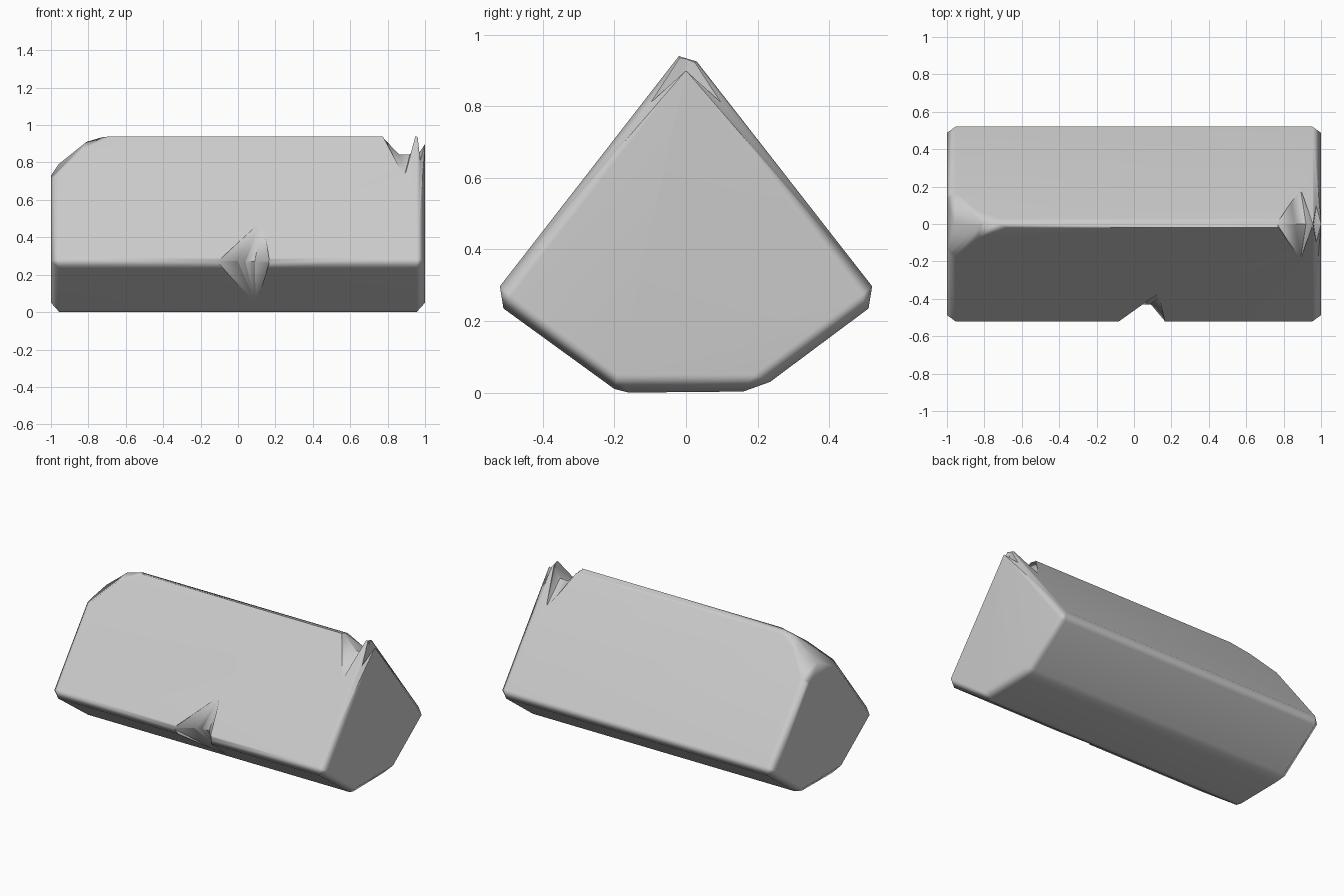
import bpy, bmesh, math
from mathutils import Vector

if "Cube" in bpy.data.objects:
    bpy.data.objects.remove(bpy.data.objects["Cube"])

stone = bpy.data.materials.new("light_grey_stone")
stone.use_nodes = True
GREY = (0.6, 0.6, 0.6, 1)
stone.diffuse_color = GREY
stone.node_tree.nodes["Principled BSDF"].inputs["Base Color"].default_value = GREY


def hull_object(name, points):
    """Solid convex body around the points, with flat regions merged."""
    bm = bmesh.new()
    for p in points:
        bm.verts.new(p)
    res = bmesh.ops.convex_hull(bm, input=bm.verts)
    loose = {v for v in res["geom_interior"] + res["geom_unused"]
             if isinstance(v, bmesh.types.BMVert)}
    bmesh.ops.delete(bm, geom=list(loose), context='VERTS')
    bmesh.ops.dissolve_limit(bm, angle_limit=math.radians(1), verts=bm.verts, edges=bm.edges)
    bmesh.ops.recalc_face_normals(bm, faces=bm.faces)
    mesh = bpy.data.meshes.new(name)
    bm.to_mesh(mesh)
    bm.free()
    obj = bpy.data.objects.new(name, mesh)
    bpy.context.collection.objects.link(obj)
    return obj


def slice_off(obj, a, b, c, inside=Vector((0, 0, 0.4))):
    """Cut away the side of plane abc that does not hold the inside point."""
    a, b, c = Vector(a), Vector(b), Vector(c)
    n = (b - a).cross(c - a).normalized()
    if n.dot(inside - a) > 0:
        n = -n
    bm = bmesh.new()
    bm.from_mesh(obj.data)
    bmesh.ops.bisect_plane(bm, geom=bm.verts[:] + bm.edges[:] + bm.faces[:],
                           plane_co=a, plane_no=n, clear_outer=True)
    bmesh.ops.holes_fill(bm, edges=[e for e in bm.edges if e.is_boundary])
    bmesh.ops.recalc_face_normals(bm, faces=bm.faces)
    bm.to_mesh(obj.data)
    bm.free()


def chip(obj, floor, tips, outward):
    """Chip an edge: a saddle-shaped notch from a floor line to each tip."""
    out = Vector(outward)
    for tip in tips:
        pts = [Vector(p) for p in floor]
        tip = Vector(tip)
        mid = sum(pts, Vector()) / len(pts)
        away = (tip - mid) - out * (tip - mid).dot(out) / out.length_squared
        shift = away.normalized() * -0.002
        pts = [p + shift for p in pts] + [tip]
        cutter = hull_object("chip_cutter", pts + [p + out for p in pts])
        cutter.hide_render = True
        mod = obj.modifiers.new("chip", 'BOOLEAN')
        mod.operation, mod.solver, mod.object = 'DIFFERENCE', 'EXACT', cutter
        bpy.ops.object.modifier_apply(modifier=mod.name)
        bpy.data.objects.remove(cutter)


# Kite-shaped block with bevelled long edges and bevelled ends
rim = [(-0.02, 0.94), (0.03, 0.925), (0.52, 0.297), (0.51, 0.235), (0.235, 0.03),
       (0.16, 0.003), (-0.16, 0), (-0.2, 0.01), (-0.51, 0.235), (-0.52, 0.297)]
cap = [(0, 0.9), (0.487, 0.27), (0.19, 0.05), (-0.19, 0.05), (-0.487, 0.27)]
block = hull_object("stone_block", [(s * x, y, z) for s in (-1, 1)
                    for x, ring in ((0.955, rim), (1, cap)) for y, z in ring])
bpy.context.view_layer.objects.active = block
block.select_set(True)

# Worn top corner at the right end
for side in (-1, 1):
    slice_off(block, (-0.96, 0, 0.79), (-0.81, 0, 0.91), (-0.955, side * 0.17, 0.745))
    slice_off(block, (-0.81, 0, 0.91), (-0.71, 0, 0.94), (-0.81, side * 0.09, 0.87))
slice_off(block, (-1, 0, 0.73), (-0.96, 0, 0.79), (-1, 0.2, 0.73))

# Chip in the top ridge near the left end
chip(block, [(0.76, 0, 0.95), (0.83, 0, 0.9), (0.86, 0, 0.845), (0.92, 0, 0.845), (0.956, 0, 0.905)],
     [(0.89, s * 0.19, 0.73) for s in (-1, 1)], (0, 0, 0.4))
# Small nick beside the end face
chip(block, [(0.957, 0, 0.91), (0.96, 0, 0.84), (1.003, 0, 0.905)],
     [(0.975, s * 0.1, 0.81) for s in (-1, 1)], (0, 0, 0.3))
# Chip in the front edge
chip(block, [(-0.11, -0.525, 0.27), (0, -0.45, 0.27), (0.04, -0.43, 0.27),
             (0.09, -0.43, 0.27), (0.17, -0.525, 0.27)],
     [(0.13, -0.375, 0.49), (0.095, -0.25, 0.035)], (0, -0.4, 0))

# Surface finish: soft bevels, flat main faces
block.data.materials.clear()
block.data.materials.append(stone)
bpy.ops.object.shade_smooth_by_angle(angle=math.radians(50))
weighted = block.modifiers.new("weighted_normals", 'WEIGHTED_NORMAL')
weighted.keep_sharp = True
